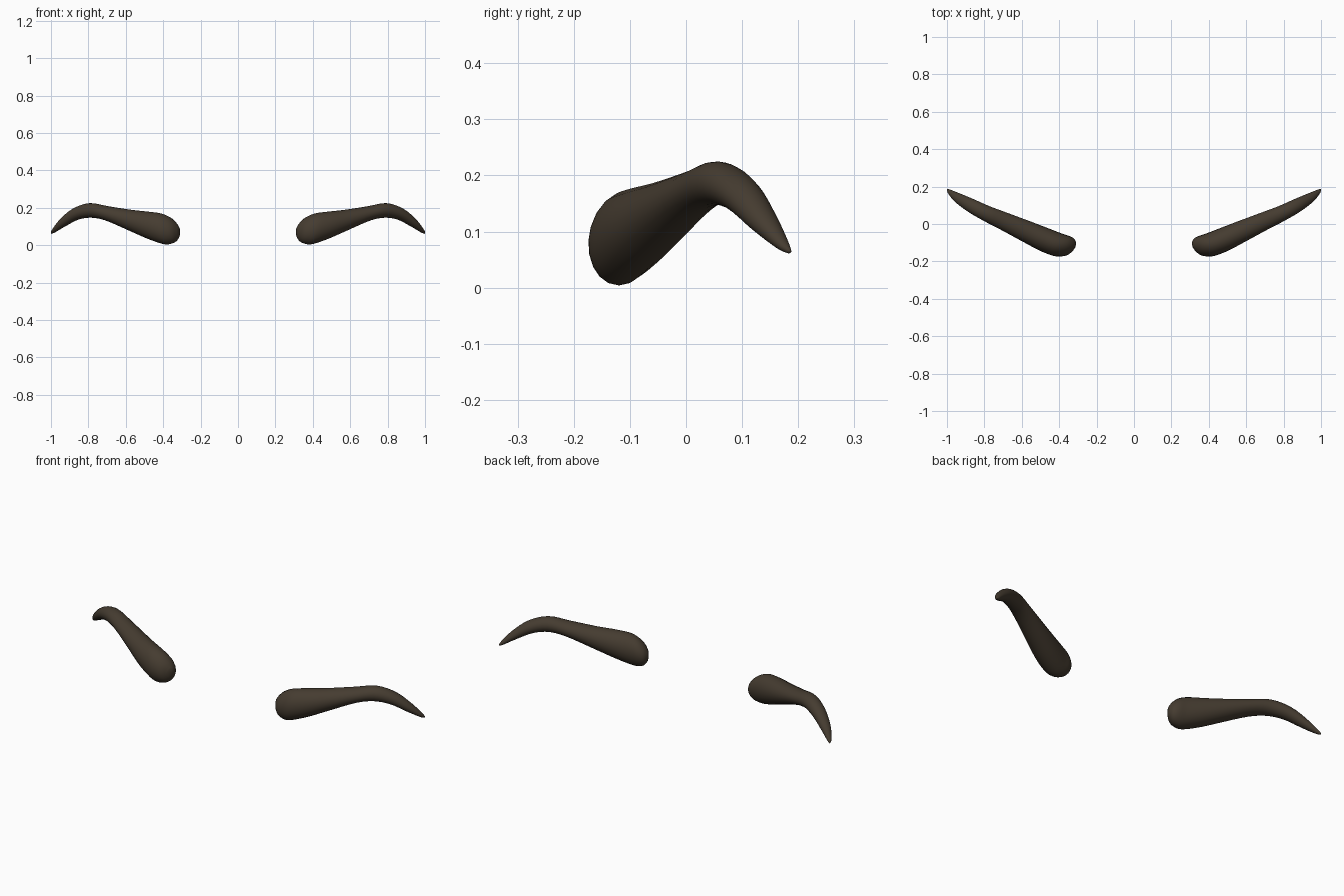
import bpy, bmesh, math
from mathutils import Vector

if "Cube" in bpy.data.objects:
    bpy.data.objects.remove(bpy.data.objects["Cube"])

SIDES, STEPS = 20, 4

# cross-sections, inner end to tip: x, y, z, half thickness, half height, lean of the section
SECTIONS = [
    (0.317, -0.124, 0.070, 0.020, 0.026, 0.00),
    (0.334, -0.124, 0.073, 0.044, 0.051, 0.05),
    (0.362, -0.120, 0.080, 0.058, 0.072, 0.10),
    (0.405, -0.112, 0.088, 0.064, 0.083, 0.12),
    (0.480, -0.083, 0.106, 0.064, 0.074, 0.05),
    (0.570, -0.042, 0.132, 0.058, 0.057, -0.10),
    (0.700, 0.017, 0.170, 0.048, 0.039, -0.15),
    (0.790, 0.057, 0.186, 0.042, 0.039, 0.10),
    (0.870, 0.098, 0.165, 0.037, 0.033, 0.60),
    (0.940, 0.138, 0.117, 0.027, 0.023, 0.95),
    (0.985, 0.171, 0.077, 0.013, 0.011, 1.00),
    (0.998, 0.184, 0.064, 0.004, 0.004, 1.00),
]


def smooth_sections(rows):
    """Catmull-Rom interpolation through the rows."""
    out = []
    for i in range(len(rows) - 1):
        quad = (rows[max(i - 1, 0)], rows[i], rows[i + 1], rows[min(i + 2, len(rows) - 1)])
        for k in range(STEPS):
            t = k / STEPS
            out.append([0.5 * (2 * b + (c - a) * t + (2 * a - 5 * b + 4 * c - d) * t ** 2
                               + (3 * b - a - 3 * c + d) * t ** 3) for a, b, c, d in zip(*quad)])
    out.append(list(rows[-1]))
    return out


def make_brow(name, sign, mat):
    along = Vector((0.91, 0.41, 0)).normalized()
    side = Vector((along.y, -along.x, 0))
    bm = bmesh.new()
    rings = []
    for x, y, z, w, h, lean in smooth_sections(SECTIONS):
        up = (along * lean + Vector((0, 0, 1))).normalized()
        ring = []
        for k in range(SIDES):
            a = math.tau * k / SIDES
            p = Vector((x, y, z)) + side * (w * math.cos(a)) + up * (h * math.sin(a))
            ring.append(bm.verts.new((sign * p.x, p.y, p.z)))
        rings.append(ring)
    for r0, r1 in zip(rings, rings[1:]):
        for k in range(SIDES):
            n = (k + 1) % SIDES
            bm.faces.new((r0[k], r0[n], r1[n], r1[k]))
    # rounded ends closed with a centre point
    for ring, pole in ((rings[0], (0.314, -0.125, 0.070)), (rings[-1], (1.0, 0.186, 0.062))):
        c = bm.verts.new((sign * pole[0], pole[1], pole[2]))
        for k in range(SIDES):
            bm.faces.new((ring[k], ring[(k + 1) % SIDES], c))
    bmesh.ops.recalc_face_normals(bm, faces=bm.faces)
    for f in bm.faces:
        f.smooth = True
    mesh = bpy.data.meshes.new(name)
    bm.to_mesh(mesh)
    bm.free()
    mesh.materials.append(mat)
    obj = bpy.data.objects.new(name, mesh)
    bpy.context.collection.objects.link(obj)


# dark brown hair
brown = bpy.data.materials.new("dark_brown")
brown.diffuse_color = (0.06, 0.045, 0.03, 1)
brown.use_nodes = True
brown.node_tree.nodes["Principled BSDF"].inputs["Base Color"].default_value = brown.diffuse_color

# the mirrored pair
make_brow("right_eyebrow", 1, brown)
make_brow("left_eyebrow", -1, brown)
